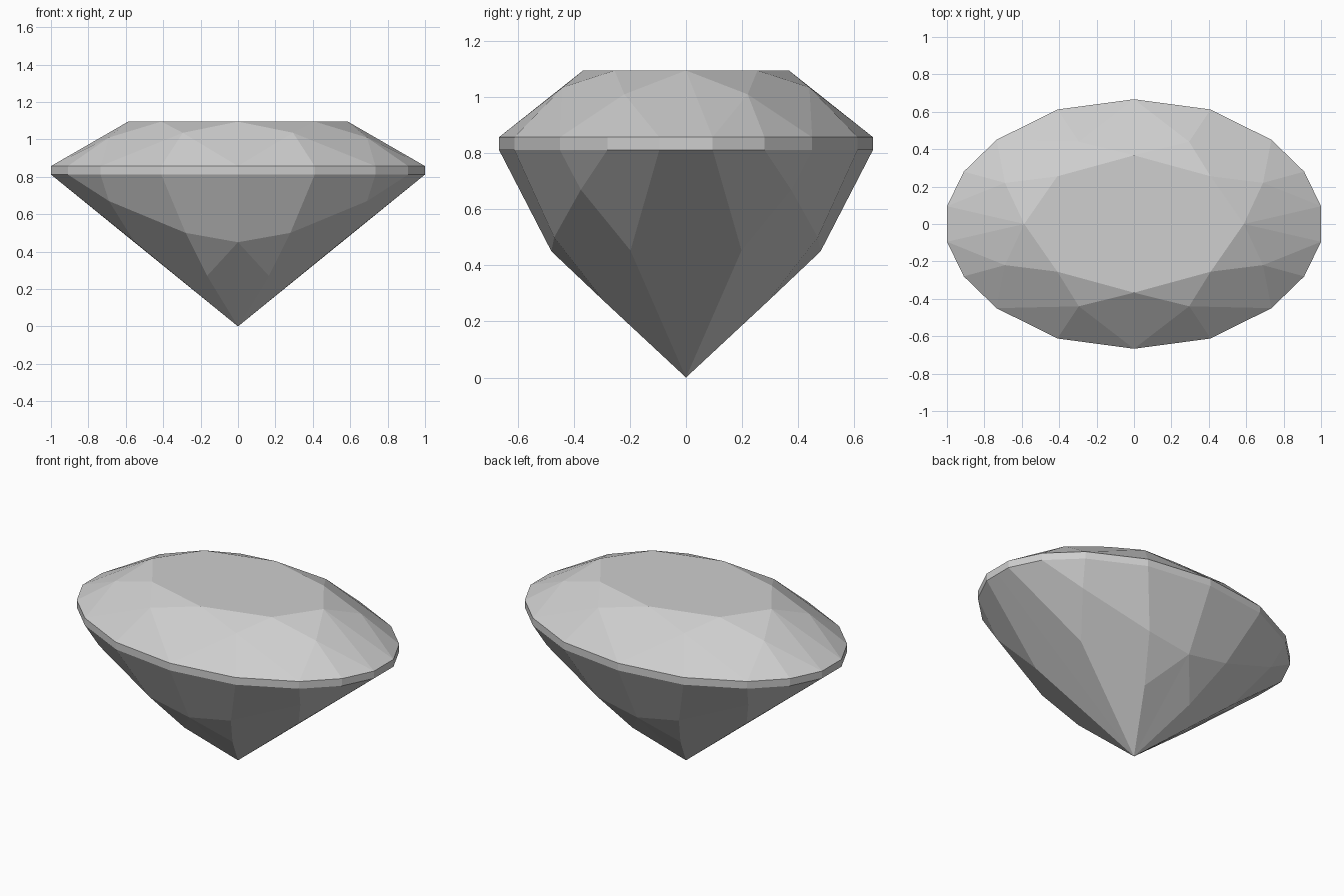
import bpy, bmesh, math

cube = bpy.data.objects.get("Cube")
if cube:
    bpy.data.objects.remove(cube, do_unlink=True)

TABLE_Z, GIRDLE_TOP, GIRDLE_LOW = 1.095, 0.857, 0.812

# Quarter outline of the oval girdle, from the side axis to the end axis
outline = [(0, .667), (.41, .612), (.735, .45), (.91, .28), (1, .095), (1, 0)]
upper = [(x, y, GIRDLE_TOP) for x, y in outline]
lower = [(x, y, GIRDLE_LOW) for x, y in outline]

# Table corners and crown facet junctions
table_center = (0, 0, TABLE_Z)
table_side = (0, .367, TABLE_Z)
table_corner = (.41, .255, TABLE_Z)
table_end = (.587, 0, TABLE_Z)
star_side = (.295, .44, 1.035)
star_end = (.69, .22, 1.01)

# Pavilion facet junctions and the bottom point
culet = (0, 0, 0)
keel_side = (0, .48, .45)
low_side = (.28, .47, .5)
low_corner = (.69, .375, .67)
low_end = (.555, .198, .453)
crease = (.165, .29, .27)
keel_foot = (0, .29, .272)

faces = [
    # Table
    (table_center, table_end, table_corner, table_side),
    # Star facets
    (table_side, table_corner, star_side),
    (table_corner, table_end, star_end),
    # Crown main facets
    (table_side, star_side, upper[0]),
    (table_corner, star_end, upper[2], star_side),
    (table_end, upper[4], star_end),
    (table_end, upper[5], upper[4]),
    # Upper girdle facets
    (star_side, upper[1], upper[0]),
    (star_side, upper[2], upper[1]),
    (star_end, upper[3], upper[2]),
    (star_end, upper[4], upper[3]),
    # Lower girdle facets
    (lower[0], lower[1], low_side, keel_side),
    (lower[1], lower[2], low_corner, low_side),
    (lower[2], lower[3], low_corner),
    (lower[3], lower[4], low_end, low_corner),
    # Pavilion main facets
    (lower[4], lower[5], culet, low_end),
    (low_side, low_corner, low_end, culet, crease),
    (keel_side, low_side, crease),
    (keel_side, crease, keel_foot),
    (keel_foot, crease, culet),
]
# Girdle band
for i in range(len(outline) - 1):
    faces.append((upper[i], upper[i + 1], lower[i + 1], lower[i]))

# Mirror the quarter into all four quadrants and weld it
bm = bmesh.new()
for sx in (1, -1):
    for sy in (1, -1):
        for face in faces:
            bm.faces.new([bm.verts.new((x * sx, y * sy, z)) for x, y, z in face])
bmesh.ops.remove_doubles(bm, verts=bm.verts[:], dist=0.0005)
bmesh.ops.recalc_face_normals(bm, faces=bm.faces[:])
# Join facets that were only split along the mirror planes
bmesh.ops.dissolve_limit(bm, angle_limit=math.radians(0.3),
                         verts=bm.verts[:], edges=bm.edges[:])

mesh = bpy.data.meshes.new("cut_gemstone")
bm.to_mesh(mesh)
bm.free()
gem = bpy.data.objects.new("cut_gemstone", mesh)
bpy.context.collection.objects.link(gem)

# Single pale grey material
grey = bpy.data.materials.new("pale_grey")
grey.use_nodes = True
color = (.62, .62, .62, 1)
grey.diffuse_color = color
grey.node_tree.nodes["Principled BSDF"].inputs["Base Color"].default_value = color
mesh.materials.append(grey)
